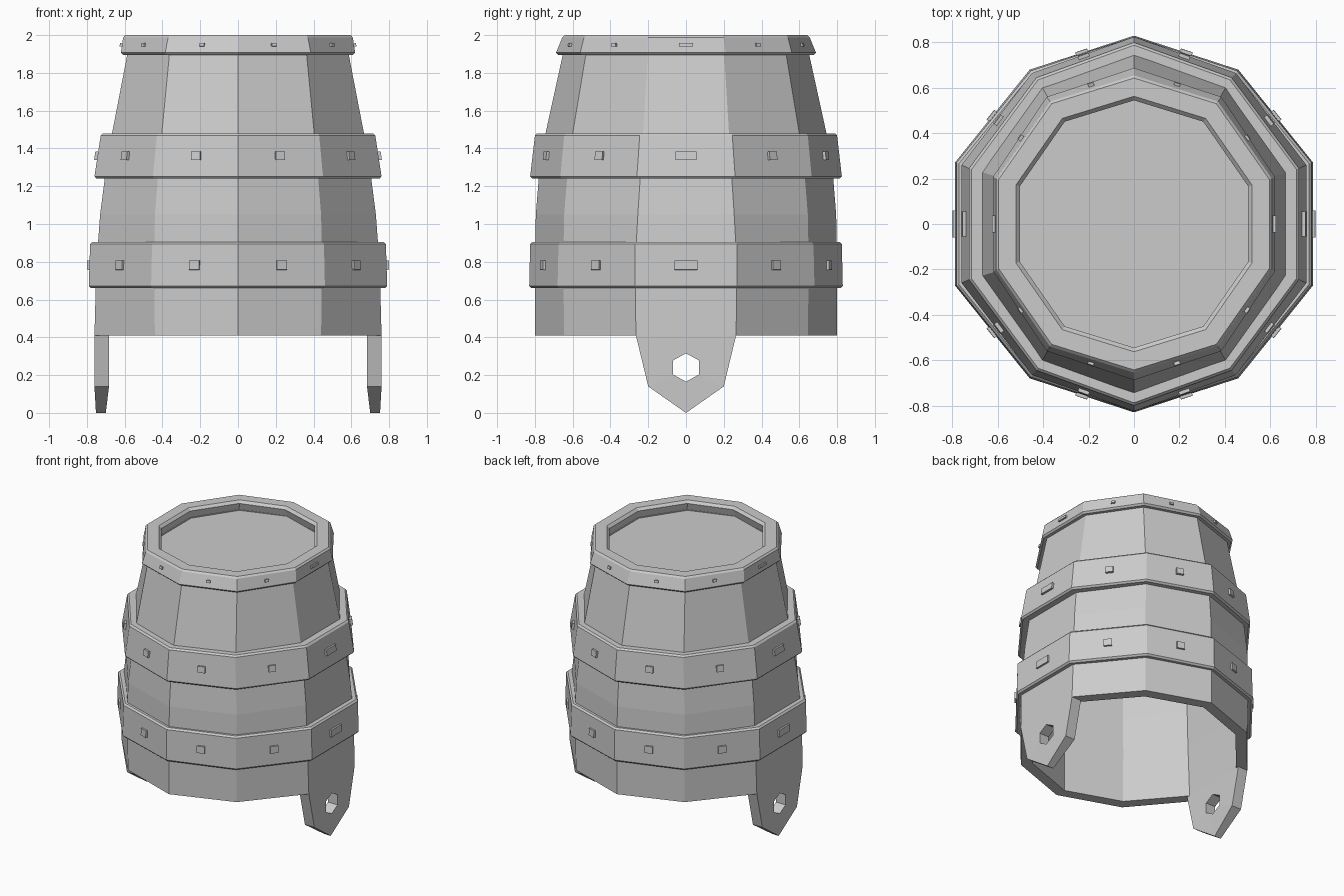
import bpy, bmesh, math
from mathutils import Vector, Matrix

if "Cube" in bpy.data.objects:
    bpy.data.objects.remove(bpy.data.objects["Cube"])

UNIT = (1, 0.588, 0.809, 0.951, 0.309)   # regular decagon: y0, x1, y1, x2, y2


def ring(z, dims, inset=0.0):
    """Ten-sided ring with corners at front and back, flats at the sides."""
    y0, x1, y1, x2, y2 = [d - inset * u for d, u in zip(dims, UNIT)]
    half = [(0, y0), (x1, y1), (x2, y2), (x2, -y2), (x1, -y1), (0, -y0)]
    pts = half + [(-x, y) for x, y in half[4:0:-1]]
    return [Vector((x, y, z)) for x, y in pts]


def finish(name, bm):
    bmesh.ops.recalc_face_normals(bm, faces=bm.faces)
    me = bpy.data.meshes.new(name)
    bm.to_mesh(me)
    bm.free()
    ob = bpy.data.objects.new(name, me)
    bpy.context.collection.objects.link(ob)
    return ob


def loft(name, rings, closed=True, caps=False):
    bm = bmesh.new()
    vs = [[bm.verts.new(p) for p in r] for r in rings]
    pairs = list(zip(vs, vs[1:])) + ([(vs[-1], vs[0])] if closed else [])
    for a, b in pairs:
        for i in range(10):
            j = (i + 1) % 10
            bm.faces.new((a[i], a[j], b[j], b[i]))
    if caps:
        bm.faces.new(vs[0])
        bm.faces.new(vs[-1])
    return finish(name, bm)


# Hollow staved body, open underneath
body = [(0.41, (0.80, 0.44, 0.645, 0.76, 0.265)),
        (0.78, (0.80, 0.445, 0.65, 0.75, 0.27)),
        (1.05, (0.795, 0.44, 0.645, 0.73, 0.255)),
        (1.36, (0.77, 0.415, 0.62, 0.69, 0.235)),
        (1.93, (0.645, 0.36, 0.525, 0.58, 0.20))]
loft("barrel_body", [ring(z, d) for z, d in body] +
     [ring(z, d, 0.08) for z, d in reversed(body)])

# Lid recessed in the top hoop
lid = (0.60, 0.33, 0.49, 0.53, 0.19)
loft("lid", [ring(1.87, lid), ring(1.925, lid)], closed=False, caps=True)


def hoop(name, z0, low, z1, high, thick, c, ci):
    loft(name, [ring(z0, low, c), ring(z0 + c, low), ring(z1 - c, high),
                ring(z1, high, c), ring(z1, high, thick - ci),
                ring(z1 - ci, high, thick), ring(z0, low, thick)])


def rivets(name, z0, low, z1, high, width, side_width, height, out):
    """One block in the middle of every hoop face, tilted with the face."""
    a, b = ring(z0, low), ring(z1, high)
    bm = bmesh.new()
    for i in range(10):
        j = (i + 1) % 10
        c = (a[i] + a[j] + b[i] + b[j]) / 4
        t = (a[j] - a[i]).normalized()
        up = ((b[i] + b[j]) - (a[i] + a[j])).normalized()
        n = t.cross(up).normalized()
        if n.dot(c) < 0 and n.xy.dot(c.xy) < 0:
            n = -n
        up = n.cross(t).normalized()
        w = side_width if abs(t.y) > 0.99 else width
        rot = Matrix((t, n, up)).transposed().to_4x4()
        m = Matrix.Translation(c) @ rot @ Matrix.Diagonal((w, 2 * out, height, 1))
        bmesh.ops.create_cube(bm, size=1, matrix=m)
    finish(name, bm)


# Three hoops with their rivets
hoops = [
    ("lower", 0.66, (0.83, 0.46, 0.68, 0.79, 0.27),
     0.905, (0.825, 0.455, 0.675, 0.783, 0.27), 0.07, 0.012, 0.005,
     0.055, 0.12, 0.05, 0.013),
    ("middle", 1.24, (0.825, 0.45, 0.665, 0.76, 0.26),
     1.48, (0.80, 0.43, 0.645, 0.727, 0.245), 0.075, 0.012, 0.005,
     0.05, 0.11, 0.045, 0.015),
    ("top", 1.895, (0.688, 0.385, 0.56, 0.62, 0.21),
     2.0, (0.655, 0.37, 0.54, 0.608, 0.20), 0.11, 0.012, 0.018,
     0.027, 0.075, 0.018, 0.012)]
for nm, z0, low, z1, high, thick, c, ci, w, sw, h, out in hoops:
    hoop(nm + "_hoop", z0, low, z1, high, thick, c, ci)
    rivets(nm + "_hoop_rivets", z0, low, z1, high, w, sw, h, out)

# Pointed side legs with a hexagonal hole: quarter built, then mirrored
outer = [(0, 0.41), (0.265, 0.41), (0.20, 0.14), (0, 0)]
hole = [(0, 0.315), (0.068, 0.278), (0.068, 0.203), (0, 0.165)]
bm = bmesh.new()


def layer(pts, x, tip_x):
    return [bm.verts.new((tip_x if z == 0 else x, y, z)) for y, z in pts]


of, hf = layer(outer, 0.76, 0.752), layer(hole, 0.76, 0.76)
ob_, hb = layer(outer, 0.683, 0.70), layer(hole, 0.683, 0.683)
for i in range(3):
    for p, q in ((of, hf), (hb, ob_), (ob_, of), (hf, hb)):
        bm.faces.new((p[i], p[i + 1], q[i + 1], q[i]))
legs = finish("side_legs", bm)
mir = legs.modifiers.new("mirror", 'MIRROR')
mir.use_axis = (True, True, False)
